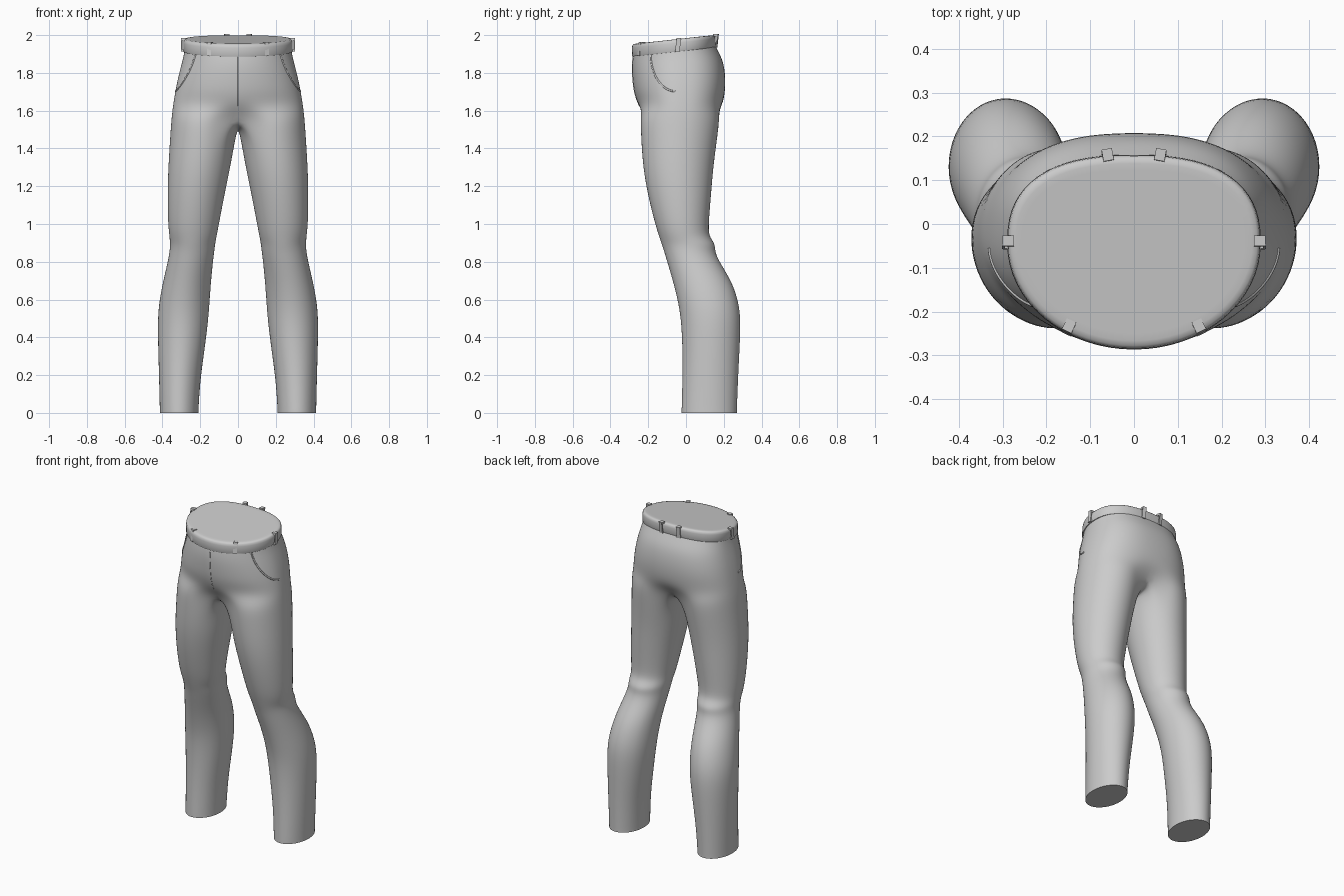
import bpy, bmesh, math
from mathutils import Vector, Matrix
from mathutils.bvhtree import BVHTree

if "Cube" in bpy.data.objects:
    bpy.data.objects.remove(bpy.data.objects["Cube"])

OUT, INN = 17, 7          # outer and inner points of a leg ring
YC = -0.045               # depth of the widest hip point


def spow(v, p):
    return math.copysign(abs(v) ** p, v)


def hip_point(t, a, yf, yb):
    """Oval hip section: round in front, flatter behind."""
    s = math.sin(t)
    p = 1.0 if s < 0 else 0.8
    b = (YC - yf) if s < 0 else (yb - YC)
    return a * spow(math.cos(t), p), YC + b * spow(s, p)


def add_object(name, bm, angle=40):
    bmesh.ops.recalc_face_normals(bm, faces=bm.faces)
    me = bpy.data.meshes.new(name)
    bm.to_mesh(me)
    bm.free()
    ob = bpy.data.objects.new(name, me)
    bpy.context.collection.objects.link(ob)
    bpy.ops.object.select_all(action='DESELECT')
    ob.select_set(True)
    bpy.context.view_layer.objects.active = ob
    bpy.ops.object.shade_smooth_by_angle(angle=math.radians(angle))
    return ob


def bridge(bm, a, b, closed):
    n = min(len(a), len(b))
    for i in range(n if closed else n - 1):
        j = (i + 1) % n
        bm.faces.new((a[i], a[j], b[j], b[i]))


# Trouser body: half hips and one leg, mirrored
hips = [  # z, half width, front y, back y, tilt
    (1.925, .283, -.280, .155, .11),
    (1.890, .289, -.285, .172, .11),
    (1.840, .302, -.287, .198, .09),
    (1.770, .320, -.283, .210, .06),
    (1.700, .334, -.275, .209, .03),
    (1.625, .346, -.252, .195, .00),
]
legs = [  # z, inner x, outer x, front y, back y
    (1.46, .012, .361, -.240, .168), (1.30, .040, .371, -.230, .146),
    (1.15, .072, .375, -.203, .134), (1.00, .100, .372, -.165, .121),
    (.935, .113, .364, -.144, .122), (.895, .120, .361, -.131, .157),
    (.855, .125, .363, -.117, .154), (.80, .132, .373, -.101, .178),
    (.70, .142, .397, -.071, .242), (.60, .149, .417, -.046, .277),
    (.50, .156, .427, -.028, .292), (.35, .174, .424, -.020, .286),
    (.18, .199, .419, -.020, .277), (.015, .209, .415, -.025, .271),
    (0, .209, .415, -.025, .271),
]


def leg_ring(z, xi, xo, yf, yb):
    cx, rx, cy, ry = (xi + xo) / 2, (xo - xi) / 2, (yf + yb) / 2, (yb - yf) / 2
    lim = math.radians(130)
    ts = [-lim + 2 * lim * j / (OUT - 1) for j in range(OUT)]
    gap = 2 * math.pi - 2 * lim
    ts += [lim + gap * (k + 1) / (INN + 1) for k in range(INN)]
    return [Vector((cx + rx * math.cos(t), cy + ry * math.sin(t), z)) for t in ts]


bm = bmesh.new()
prev = None
for z, a, yf, yb, k in hips:
    row = []
    for j in range(OUT):
        x, y = hip_point(-math.pi / 2 + math.pi * j / (OUT - 1), a, yf, yb)
        if j in (0, OUT - 1):
            x = 0
        row.append(bm.verts.new((x, y, z + k * (y - YC))))
    if prev:
        bridge(bm, prev, row, False)
    prev = row
# Crotch ring: its inner points form a U on the centre plane
ring = leg_ring(1.56, 0, .354, -.243, .18)
for i, p in enumerate(ring):
    if i in (0, OUT - 1):
        p.x = 0
    if i >= OUT:
        u = (i - OUT + 1) / (INN + 1)
        y0, y1 = ring[OUT - 1].y, ring[0].y
        p.x, p.y = 0, y0 + (y1 - y0) * u
        p.z = 1.56 - .055 * math.sin(math.pi * u)
row = [bm.verts.new(p) for p in ring]
bridge(bm, prev, row, False)
prev = row
for spec in legs:
    row = [bm.verts.new(p) for p in leg_ring(*spec)]
    bridge(bm, prev, row, True)
    prev = row
hem = bm.faces.new(prev)
crease = bm.edges.layers.float.new("crease_edge")
for e in hem.edges:
    e[crease] = 1.0
body = add_object("trouser_body", bm, 50)
m = body.modifiers.new("mirror", 'MIRROR')
m.merge_threshold = 0.0005
m = body.modifiers.new("smooth", 'SUBSURF')
m.levels = m.render_levels = 2
# keep the smoothing-angle modifier last when there is one
for i, mod in enumerate(list(body.modifiers)):
    if mod.type == 'NODES':
        body.modifiers.move(i, len(body.modifiers) - 1)

# Waistband with rounded rim and closed top
bm = bmesh.new()
N = 64
prev = None
for off, dz in ((-.012, -.066), (.004, -.066), (.006, -.062), (.005, -.02),
                (.003, -.008), (-.003, -.002), (-.014, 0), (-.03, 0)):
    row = []
    for i in range(N):
        x, y = hip_point(2 * math.pi * i / N, .284 + off, -.281 - off, .152 + off)
        row.append(bm.verts.new((x, y, 1.979 + dz + .11 * (y - YC))))
    if prev:
        bridge(bm, prev, row, True)
    prev = row
bm.faces.new(prev)
add_object("waistband", bm, 50)


# Belt loops: a strap held off the band by two end pads
def belt_loop(x, y):
    nrm = Vector((x / .284 ** 2, (y - YC) / .22 ** 2, 0)).normalized()
    side = Vector((0, 0, 1)).cross(nrm)
    up = Vector((0, .11, 1)).normalized()
    zc = 1.979 - .031 + .11 * (y - YC)
    frame = Matrix((side, nrm, up)).transposed().to_4x4()
    frame.translation = (x, y, zc)
    bm = bmesh.new()
    for c, s in (((0, .011, 0), (.024, .006, .072)),
                 ((0, 0, .030), (.024, .026, .012)),
                 ((0, .002, -.030), (.024, .022, .012))):
        mat = frame @ Matrix.Translation(c) @ Matrix.Diagonal((*s, 1))
        bmesh.ops.create_cube(bm, size=1, matrix=mat)
    add_object("belt_loop", bm, 30)


for s in (1, -1):
    belt_loop(s * .148, -.236)
    belt_loop(s * .287, -.042)
    belt_loop(s * .060, .154)


# Seams: thin cords laid on the body surface by ray casting
bpy.context.view_layer.update()
tree = BVHTree.FromObject(body, bpy.context.evaluated_depsgraph_get())


def seam(name, rays, direction, radius, sink):
    cu = bpy.data.curves.new(name, 'CURVE')
    cu.dimensions = '3D'
    cu.bevel_depth = radius
    cu.bevel_resolution = 2
    cu.use_fill_caps = True
    pts = []
    for o in rays:
        hit, nrm, _, _ = tree.ray_cast(Vector(o), Vector(direction))
        if hit:
            pts.append(hit - (nrm if nrm.dot(Vector(direction)) < 0 else -nrm) * sink)
    sp = cu.splines.new('POLY')
    sp.points.add(len(pts) - 1)
    for p, q in zip(sp.points, pts):
        p.co = (*q, 1)
    bpy.context.collection.objects.link(bpy.data.objects.new(name, cu))


for s in (1, -1):
    arc = [math.radians(90 * i / 20) for i in range(21)]
    seam("pocket_edge", [(s, -.055 - .132 * math.cos(t), 1.90 - .198 * math.sin(t))
                         for t in arc], (-s, 0, 0), .005, .001)
seam("fly_seam", [(.0005, -1, 1.885 - .02 * i) for i in range(14)], (0, 1, 0), .003, .001)
